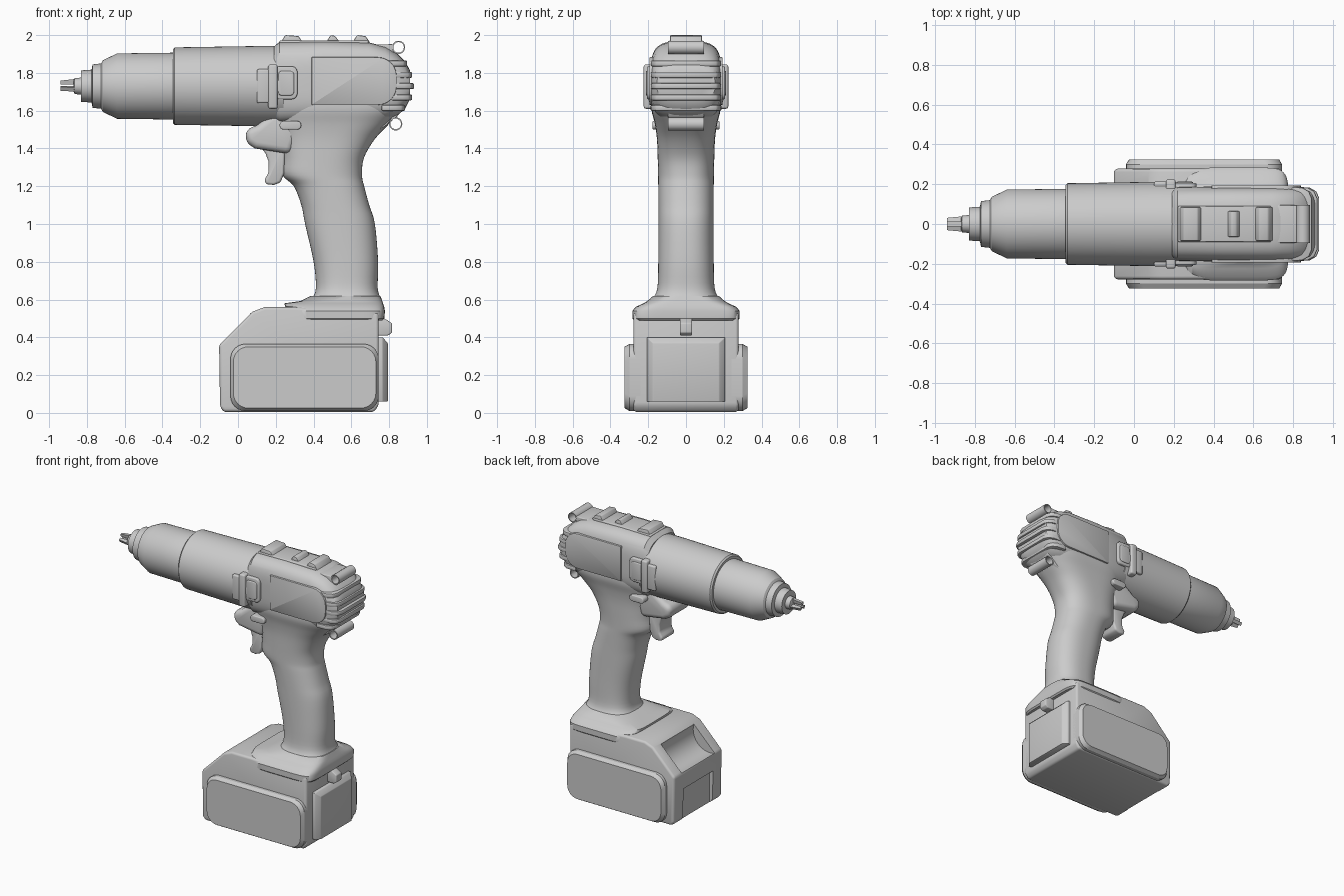
import bpy, bmesh, math
from mathutils import Vector

if "Cube" in bpy.data.objects:
    bpy.data.objects.remove(bpy.data.objects["Cube"])

CZ = 1.73  # height of the drill axis


def finish(name, bm, bevel=0.0, segs=3, cutters=(), angle=35):
    bmesh.ops.recalc_face_normals(bm, faces=bm.faces)
    me = bpy.data.meshes.new(name)
    bm.to_mesh(me)
    bm.free()
    ob = bpy.data.objects.new(name, me)
    bpy.context.collection.objects.link(ob)
    if bevel:
        m = ob.modifiers.new("bevel", 'BEVEL')
        m.width, m.segments, m.limit_method = bevel, segs, 'ANGLE'
        m.angle_limit = math.radians(30)
    for c in cutters:
        m = ob.modifiers.new("cut", 'BOOLEAN')
        m.object, m.operation, m.solver = c, 'DIFFERENCE', 'EXACT'
        c.hide_render = True
    bpy.ops.object.select_all(action='DESELECT')
    ob.select_set(True)
    bpy.context.view_layer.objects.active = ob
    for m in list(ob.modifiers):
        bpy.ops.object.modifier_apply(modifier=m.name)
    bpy.ops.object.shade_smooth_by_angle(angle=math.radians(angle))
    for c in cutters:
        bpy.data.objects.remove(c)
    return ob


def skin(bm, rings, caps=True, loop=False):
    vs = [[bm.verts.new(p) for p in r] for r in rings]
    n = len(vs[0])
    pairs = list(zip(vs, vs[1:])) + ([(vs[-1], vs[0])] if loop else [])
    for a, b in pairs:
        for i in range(n):
            bm.faces.new((a[i], a[(i + 1) % n], b[(i + 1) % n], b[i]))
    if caps and not loop:
        bm.faces.new(vs[0])
        bm.faces.new(vs[-1])


def prism(name, pts, lo, hi, axis='y', **kw):
    """Extrude an (x,z) outline along y, or an (x,y) outline along z."""
    bm = bmesh.new()
    put = (lambda a, b, t: (a, t, b)) if axis == 'y' else (lambda a, b, t: (a, b, t))
    skin(bm, [[put(a, b, t) for a, b in pts] for t in (lo, hi)])
    return finish(name, bm, **kw)


def box(name, x0, x1, y0, y1, z0, z1, **kw):
    return prism(name, [(x0, z0), (x1, z0), (x1, z1), (x0, z1)], y0, y1, **kw)


def lathe(name, profile, n=56, loop=False, origin=(0, CZ), axis='x'):
    """Revolve (position, radius) pairs around a line along x or y."""
    bm = bmesh.new()
    rings = []
    for t, r in profile:
        ring = []
        for i in range(n):
            c, s = r * math.cos(math.tau * i / n), r * math.sin(math.tau * i / n)
            ring.append((t, c, origin[1] + s) if axis == 'x' else (origin[0] + c, t, origin[1] + s))
        rings.append(ring)
    skin(bm, rings, loop=loop)
    return finish(name, bm, angle=28)


def smooth_rows(rows, k=4):
    out = []
    for i in range(len(rows) - 1):
        p = [rows[max(i - 1, 0)], rows[i], rows[i + 1], rows[min(i + 2, len(rows) - 1)]]
        for s in range(k):
            t = s / k
            out.append([0.5 * (2 * b + (c - a) * t + (2 * a - 5 * b + 4 * c - d) * t * t
                               + (3 * b - a - 3 * c + d) * t ** 3) for a, b, c, d in zip(*p)])
    return out + [rows[-1]]


def loft(name, rows, axis, n=56, **kw):
    """Superellipse sections: (station, low, high, half width in y, exponent)."""
    bm = bmesh.new()
    rings = []
    for t, lo, hi, hy, e in rows:
        ring = []
        for i in range(n):
            c, s = math.cos(math.tau * (i + .5) / n), math.sin(math.tau * (i + .5) / n)
            a = (lo + hi) / 2 + (hi - lo) / 2 * math.copysign(abs(c) ** (2 / e), c)
            b = hy * math.copysign(abs(s) ** (2 / e), s)
            ring.append((t, b, a) if axis == 'x' else (a, b, t))
        rings.append(ring)
    skin(bm, rings)
    return finish(name, bm, **kw)


def rounded(x0, x1, z0, z1, rl, rr, k=7):
    pts = []
    for cx, cz, r, a0 in ((x1 - rr, z1 - rr, rr, 0), (x0 + rl, z1 - rl, rl, 90),
                          (x0 + rl, z0 + rl, rl, 180), (x1 - rr, z0 + rr, rr, 270)):
        for i in range(k if r else 1):
            a = math.radians(a0 + 90 * i / (k - 1))
            pts.append((cx + r * math.cos(a), cz + r * math.sin(a)))
    return pts


# Chuck, gearbox and jaws
lathe("chuck", [(-.83, .05), (-.83, .083), (-.775, .087), (-.77, .115), (-.725, .12), (-.715, .137),
                (-.64, .173), (-.33, .177)])
lathe("gearbox_sleeve", [(-.345, .15), (-.345, .195), (-.335, .205), (.1, .212), (.24, .212)])
lathe("chuck_nose", [(-.87, .03), (-.865, .042), (-.82, .046)], n=24)
for i in range(3):
    a = math.tau * i / 3 + math.pi / 2
    d = Vector((0, math.cos(a), math.sin(a)))
    t = Vector((0, -d.z, d.y))
    bm = bmesh.new()
    skin(bm, [[Vector((x, 0, CZ)) + d * r + t * w for r, w in
               ((.008, -.006), (.008, .006), (ro, .012), (ro, -.012))]
              for x, ro in ((-.94, .029), (-.82, .042))])
    finish(f"chuck_jaw_{i}", bm)

# Motor housing with domed rear
loft("motor_housing", [(.19, 1.54, 1.94, .175, 3), (.22, 1.53, 1.965, .187, 3.6), (.45, 1.54, 1.968, .188, 3.8),
                       (.69, 1.55, 1.962, .188, 3.8), (.78, 1.55, 1.94, .188, 3.6), (.84, 1.57, 1.905, .183, 3.4),
                       (.885, 1.61, 1.86, .172, 3.2), (.91, 1.66, 1.815, .155, 3)], 'x')
for i, (z, xe) in enumerate(((1.85, .895), (1.79, .922), (1.73, .932), (1.67, .922), (1.615, .885))):
    half = [(.76, .188), (xe - .05, .184), (xe - .015, .165), (xe, .13)]
    prism(f"rear_fin_{i}", half + [(x, -y) for x, y in reversed(half)], z - .016, z + .016,
          axis='z', bevel=.008, segs=2)

# Hollow lugs at the rear
for nm, c in (("upper_rear_lug", (.85, 1.935)), ("lower_rear_lug", (.835, 1.53))):
    lathe(nm, [(-.095, .035), (.095, .035), (.095, .028), (-.095, .028)], n=24, loop=True, origin=c, axis='y')
prism("upper_lug_mount", [(.7, 1.95), (.82, 1.952), (.818, 1.925), (.83, 1.9), (.7, 1.88)], -.095, .095, bevel=.006)
prism("lower_lug_mount", [(.72, 1.48), (.79, 1.525), (.81, 1.555), (.84, 1.565), (.86, 1.6), (.72, 1.6)],
      -.095, .095, bevel=.006)

# Top rail and ridges
prism("top_rail", [(.22, 1.94), (.22, 1.972), (.69, 1.972), (.69, 1.94)], -.09, .09, bevel=.006)
for nm, x0, x1, hy in (("front_ridge", .225, .345, .085), ("middle_ridge", .465, .54, .065),
                       ("rear_ridge", .605, .70, .085)):
    prism(nm, [(x0, 1.96), (x0 + .025, 2.0), (x1 - .025, 1.995), (x1, 1.96)], -hy, hy, bevel=.006, segs=2)

# Side fittings, both sides
for side, s in (("left", 1), ("right", -1)):
    prism(side + "_label_panel", rounded(.39, .84, 1.63, 1.883, .004, .1), s * .15, s * .194, bevel=.004, segs=2)
    box(side + "_collar_bracket", .16, .21, s * .12, s * .224, 1.61, 1.845, bevel=.012)
    box(side + "_collar_wing", .10, .17, s * .15, s * .214, 1.64, 1.82, bevel=.01)
    prism(side + "_button_frame", rounded(.2, .315, 1.66, 1.835, .02, .03, 4), s * .14, s * .206, bevel=.008)
    prism(side + "_button", rounded(.215, .297, 1.68, 1.81, .015, .02, 4), s * .15, s * .213, bevel=.006)
    prism(side + "_selector", rounded(.22, .335, 1.5, 1.545, .022, .022), s * .1, s * .178, bevel=.006)
    # Raised battery cheek, tapering outward
    bm = bmesh.new()
    skin(bm, [[(x, s * y, z) for x, z in rounded(-.04 + d, .745 - d, .01 + d, .365 - d, .08, .08)]
              for y, d in ((.24, 0), (.3, 0), (.325, .015))])
    finish(side + "_battery_cheek", bm, angle=25)

# Grip and flared foot
loft("grip", smooth_rows([
    (.54, .37, .765, .2, 3), (.6, .39, .757, .178, 2.8), (.66, .412, .74, .152, 2.5), (.8, .40, .742, .147, 2.4),
    (1.0, .355, .725, .146, 2.4), (1.1, .335, .695, .146, 2.4), (1.2, .295, .668, .147, 2.4),
    (1.26, .235, .657, .148, 2.5), (1.35, .235, .667, .15, 2.6), (1.45, .22, .725, .154, 2.7),
    (1.53, .20, .80, .165, 3), (1.6, .20, .855, .182, 3.4), (1.66, .22, .86, .182, 3.6)]), 'z', angle=50)
loft("grip_foot", [(.49, .31, .765, .275, 7), (.5, .295, .775, .284, 7), (.54, .275, .778, .284, 7),
                   (.562, .25, .774, .265, 6.5), (.58, .245, .768, .225, 6), (.592, .33, .764, .205, 4.5),
                   (.62, .385, .754, .173, 3)], 'z', n=72, angle=40)

# Trigger and its housing
prism("trigger_housing", [(.04, 1.50), (.042, 1.43), (.09, 1.40), (.28, 1.37), (.36, 1.6), (.2, 1.6), (.1, 1.522)],
      -.125, .125, bevel=.035, segs=4)
prism("trigger", [(.11, 1.42), (.145, 1.375), (.162, 1.33), (.162, 1.27), (.14, 1.235), (.148, 1.21), (.19, 1.207),
                  (.225, 1.22), (.245, 1.27), (.25, 1.42)], -.075, .075, bevel=.022)

# Battery with finger scoop and front recess
scoop = lathe("scoop_cutter", [(-.19, .135), (.19, .135)], n=48, origin=(-.06, .49), axis='y')
notch = box("notch_cutter", -.2, -.07, -.17, .17, -.1, .24)
prism("battery_body", [(-.1, .36), (-.095, .03), (-.075, .005), (.72, .005), (.745, .04), (.745, .53), (.3, .56),
                       (.14, .56), (.075, .535)], -.278, .278, bevel=.022, cutters=(scoop, notch))
bm = bmesh.new()
skin(bm, [[(x, y, z) for y, z in ((-h, .06), (h, .06), (h, zt), (-h, zt))]
          for x, h, zt in ((.73, .207, .40), (.765, .207, .40), (.793, .175, .37))])
finish("battery_back_plate", bm, bevel=.004, segs=2)
prism("battery_latch", [(.72, .41), (.795, .41), (.815, .425), (.815, .475), (.775, .5), (.72, .5)],
      -.032, .032, bevel=.006)
